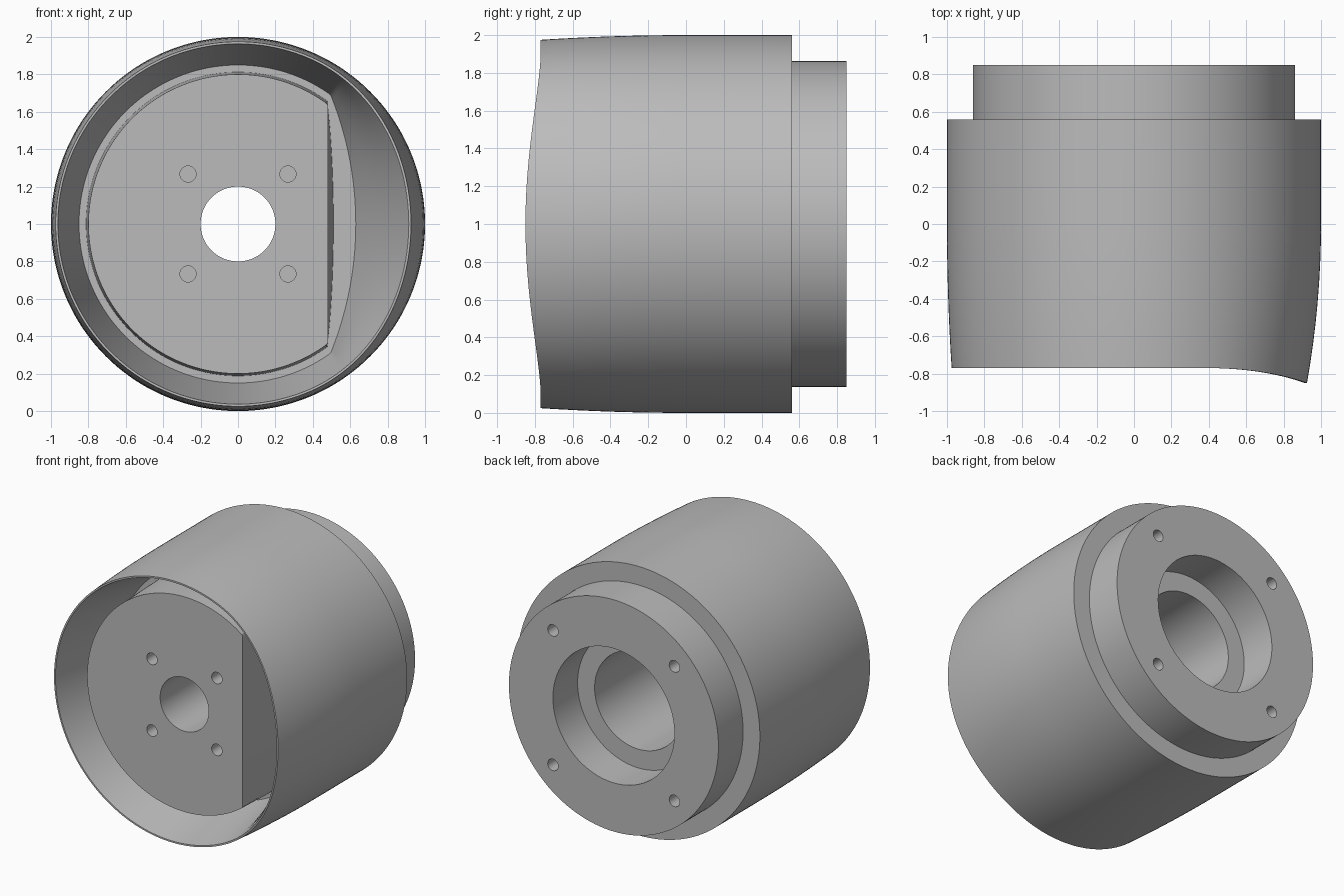
import bpy, bmesh, math
from mathutils import Matrix

cube = bpy.data.objects.get("Cube")
if cube:
    bpy.data.objects.remove(cube, do_unlink=True)

SEGMENTS = 360
FACE, FLOOR, LIP, STEP, BACK = -0.63, -0.2, -0.77, 0.56, 0.85
BORE_END = -0.15

grey = bpy.data.materials.new("light_grey")
grey.use_nodes = True
grey.diffuse_color = (0.5, 0.5, 0.5, 1)
grey.node_tree.nodes["Principled BSDF"].inputs["Base Color"].default_value = (0.5, 0.5, 0.5, 1)


def bulge(a):
    """How far the lip is drawn forward, strongest on the +x side."""
    return max(0, (math.cos(a) - 0.4) / 0.6) ** 2


def circle(r, y):
    return lambda a: (r, y)


def shell(t, inset=0):
    """Outer skin; t runs from 0 at mid body to 1 at the lip."""
    def ring(a):
        w = bulge(a)
        return 1 - (0.025 + 0.05 * w) * t * t - inset, t * (LIP - 0.08 * w)
    return ring


def floor_edge(a):
    """Round pocket floor, narrowed by a wide arc on the +x side."""
    c = math.cos(a)
    return min(0.85, -1.21 * c + math.sqrt((1.21 * c) ** 2 + 1.92)), FLOOR


def pedestal(r, flat, bow, y):
    """Circle with a flat cut on the +x side."""
    def ring(a):
        c = math.cos(a)
        if c < 0.3:
            return r, y
        return min(r, (flat - bow * math.tan(a) ** 2) / c), y
    return ring


def pocket_wall(t):
    """Blend from floor edge to lip."""
    def ring(a):
        r0, y0 = floor_edge(a)
        r1, y1 = shell(1, 0.012)(a)
        return r0 + (r1 - r0) * t, y0 + (y1 - y0) * t
    return ring


# Closed section swept around the y axis, from the front hole to the rear bore
rings = [circle(0.2, BORE_END), circle(0.2, FACE),
         pedestal(0.8, 0.48, 0, FACE), pedestal(0.812, 0.51, 0.017, FLOOR)]
rings += [pocket_wall(i / 4) for i in range(5)]
rings += [shell(1 - i / 8) for i in range(9)]
rings += [circle(1, STEP), circle(0.862, STEP), circle(0.862, BACK), circle(0.5, BACK),
          circle(0.5, STEP), circle(0.36, STEP), circle(0.36, BORE_END)]

bm = bmesh.new()
loops = []
for ring in rings:
    loop = []
    for i in range(SEGMENTS):
        a = math.tau * i / SEGMENTS
        r, y = ring(a)
        loop.append(bm.verts.new((r * math.cos(a), y, 1 + r * math.sin(a))))
    loops.append(loop)
for k, lower in enumerate(loops):
    upper = loops[(k + 1) % len(loops)]
    for i in range(SEGMENTS):
        j = (i + 1) % SEGMENTS
        bm.faces.new((lower[i], lower[j], upper[j], upper[i]))
bmesh.ops.recalc_face_normals(bm, faces=bm.faces[:])
mesh = bpy.data.meshes.new("housing")
bm.to_mesh(mesh)
bm.free()
mesh.materials.append(grey)
housing = bpy.data.objects.new("housing", mesh)
bpy.context.collection.objects.link(housing)

# Blind screw holes: four in the front face, four in the rear face
bm = bmesh.new()
for spread, y in ((0.267, FACE), (0.5, BACK)):
    for sx in (-1, 1):
        for sz in (-1, 1):
            place = Matrix.Translation((sx * spread, y, 1 + sz * spread)) @ Matrix.Rotation(math.pi / 2, 4, 'X')
            bmesh.ops.create_cone(bm, cap_ends=True, segments=32, radius1=0.043,
                                  radius2=0.043, depth=0.5, matrix=place)
cut_mesh = bpy.data.meshes.new("screw_hole_cutter")
bm.to_mesh(cut_mesh)
bm.free()
cut_mesh.materials.append(grey)
cutter = bpy.data.objects.new("screw_hole_cutter", cut_mesh)
cutter.hide_render = True
bpy.context.collection.objects.link(cutter)

bpy.context.view_layer.objects.active = housing
housing.select_set(True)
cut = housing.modifiers.new("screw_holes", 'BOOLEAN')
cut.object = cutter
cut.operation = 'DIFFERENCE'
cut.solver = 'EXACT'
bpy.ops.object.modifier_apply(modifier=cut.name)
bpy.data.objects.remove(cutter, do_unlink=True)
bpy.ops.object.shade_smooth_by_angle(angle=math.radians(30))
